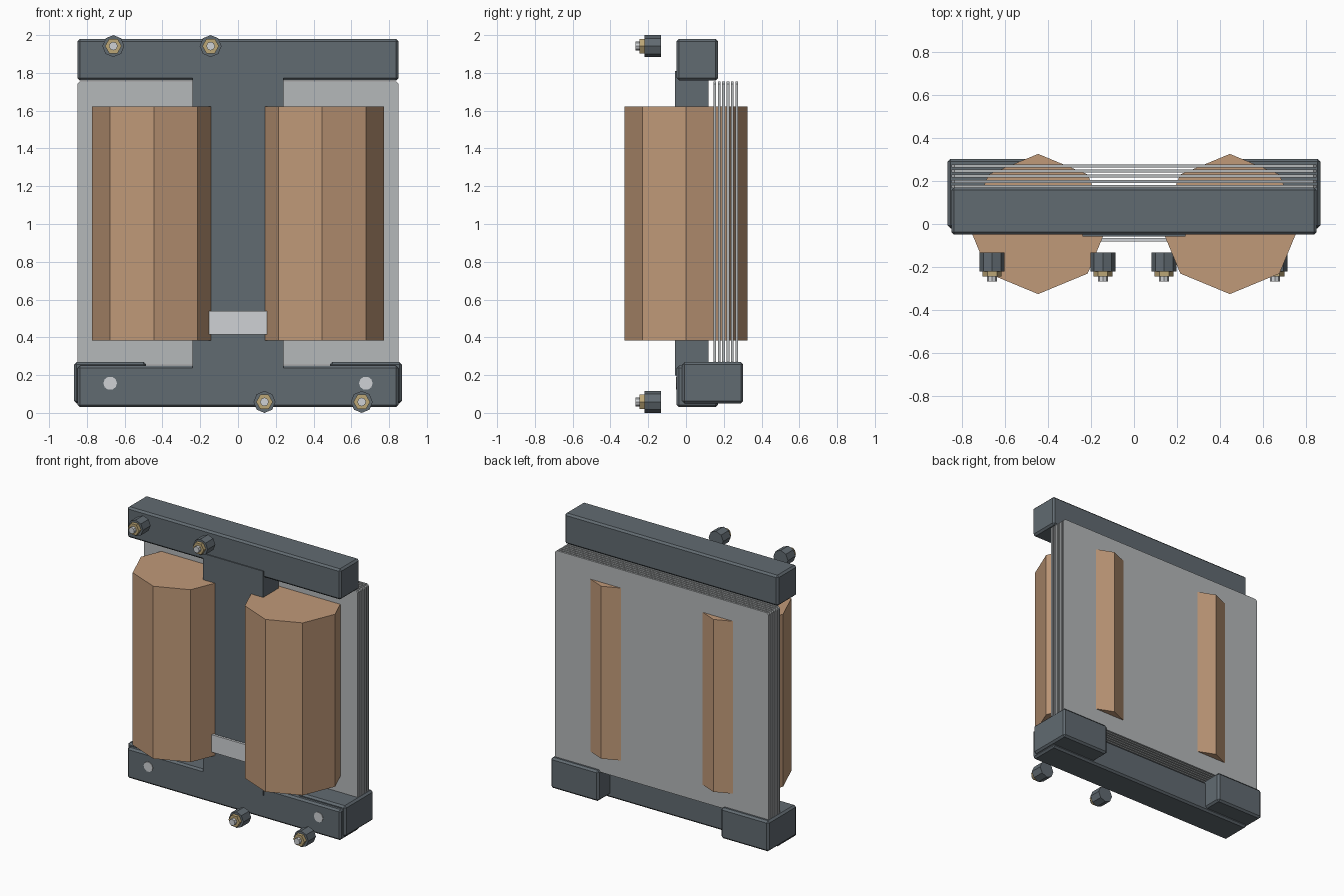
import bpy, bmesh, math
from mathutils import Matrix

if "Cube" in bpy.data.objects:
    bpy.data.objects.remove(bpy.data.objects["Cube"])


def material(name, rgb):
    m = bpy.data.materials.new(name)
    m.diffuse_color = (*rgb, 1)
    m.use_nodes = True
    m.node_tree.nodes["Principled BSDF"].inputs["Base Color"].default_value = m.diffuse_color
    return m


STEEL = material("dark_steel", (0.12, 0.145, 0.165))
PLATE = material("lamination_grey", (0.46, 0.48, 0.49))
COPPER = material("copper", (0.53, 0.32, 0.19))
BRASS = material("brass", (0.50, 0.38, 0.18))
PALE = material("pale_metal", (0.62, 0.64, 0.66))


def finish(name, bm, mat):
    bmesh.ops.recalc_face_normals(bm, faces=bm.faces)
    mesh = bpy.data.meshes.new(name)
    bm.to_mesh(mesh)
    bm.free()
    ob = bpy.data.objects.new(name, mesh)
    bpy.context.collection.objects.link(ob)
    mesh.materials.append(mat)
    return ob


def box(name, x, y, z, mat, bevel=0, axis=None):
    """Box from (min, max) ranges; axis limits the bevel to edges along it."""
    bm = bmesh.new()
    bmesh.ops.create_cube(bm, size=1)
    for v in bm.verts:
        v.co = [(a + b) / 2 + c * (b - a) for (a, b), c in zip((x, y, z), v.co)]
    if bevel:
        edges = [e for e in bm.edges if axis is None or
                 abs(e.verts[0].co[axis] - e.verts[1].co[axis]) > 1e-4]
        bmesh.ops.bevel(bm, geom=edges, offset=bevel, segments=1,
                        profile=0.5, affect='EDGES')
    return finish(name, bm, mat)


def prism_y(name, x, z, y0, y1, radius, sides, mat):
    """Regular prism along y with a corner pointing along x."""
    bm = bmesh.new()
    ring = [bm.verts.new((x + radius * math.cos(math.tau * i / sides), y0,
                          z + radius * math.sin(math.tau * i / sides)))
            for i in range(sides)]
    face = bm.faces.new(ring)
    new = bmesh.ops.extrude_face_region(bm, geom=[face])["geom"]
    bmesh.ops.translate(bm, vec=(0, y1 - y0, 0),
                        verts=[g for g in new if isinstance(g, bmesh.types.BMVert)])
    return finish(name, bm, mat)


# Frame: two yokes and the central column
box("top_yoke", (-0.85, 0.85), (-0.05, 0.17), (1.76, 1.98), STEEL, 0.013)
box("bottom_yoke", (-0.85, 0.85), (-0.05, 0.17), (0.03, 0.25), STEEL, 0.013)
box("central_column", (-0.24, 0.24), (-0.057, 0.12), (0.197, 1.81), STEEL)

# Stack of thin core sheets
for i in range(6):
    y = 0.145 + i * 0.0234
    box(f"core_sheet_{i + 1}", (-0.85, 0.85), (y, y + 0.014), (0.255, 1.755),
        PLATE, 0.014, axis=1)

for side, s in (("left", -1), ("right", 1)):
    # Eight-sided winding
    bm = bmesh.new()
    bmesh.ops.create_cone(bm, cap_ends=True, segments=8, radius1=0.326,
                          radius2=0.326, depth=1.24,
                          matrix=Matrix.Translation((s * 0.446, 0, 1.002)))
    finish(f"{side}_winding", bm, COPPER)
    # Corner foot and round screw head on the lower yoke
    box(f"{side}_foot", tuple(sorted((s * 0.487, s * 0.867))), (-0.02, 0.303),
        (0.05, 0.27), STEEL, 0.013)
    prism_y(f"{side}_screw_head", s * 0.677, 0.157, -0.054, -0.03, 0.036, 10, PALE)

# Blank rating plate
box("rating_plate", (-0.2, 0.2), (-0.082, -0.065), (0.415, 0.54), PALE)

# Terminals: insulator, hex nut and stud
for i, (x, z) in enumerate([(-0.66, 1.942), (-0.145, 1.942),
                            (0.14, 0.058), (0.655, 0.058)], 1):
    prism_y(f"terminal_insulator_{i}", x, z, -0.22, -0.133, 0.058, 8, STEEL)
    prism_y(f"terminal_nut_{i}", x, z, -0.245, -0.22, 0.044, 6, BRASS)
    prism_y(f"terminal_stud_{i}", x, z, -0.268, -0.23, 0.023, 8, PALE)
